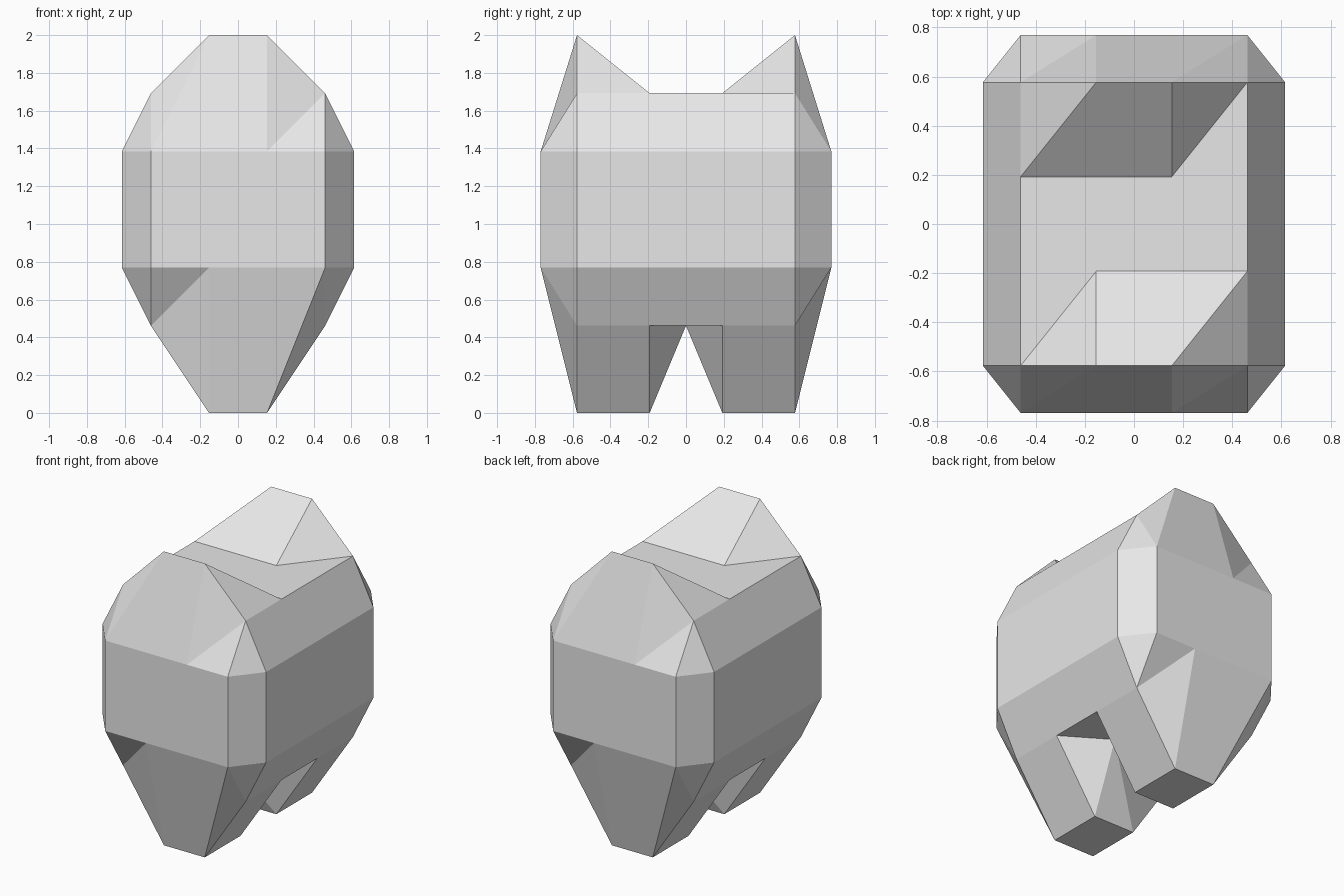
import bpy, bmesh
from mathutils import Vector

if "Cube" in bpy.data.objects:
    bpy.data.objects.remove(bpy.data.objects["Cube"])

U = 2 / 13                      # the model sits on a regular 13-step grid
grey = bpy.data.materials.new("light grey")
grey.diffuse_color = (0.8, 0.8, 0.8, 1)
grey.use_nodes = True
grey.node_tree.nodes["Principled BSDF"].inputs["Base Color"].default_value = grey.diffuse_color

bm = bmesh.new()


def face(*pts):
    """Add a face and its copy turned half a circle about z."""
    for r in (1, -1):
        bm.faces.new([bm.verts.new(Vector((x * r, y * r, z)) * U) for x, y, z in pts])


def single(*pts):
    bm.faces.new([bm.verts.new(Vector(p) * U) for p in pts])


def taper(s, base, shoulder, tip, hollow=False):
    """Wide base narrowing to a tip; the far corner bulges or is hollow."""
    b_out, b1, b2, b_far = [(k * s, *base) for k in (3, 1, -1, -3)]
    sh, sh_far = (3 * s, *shoulder), (-3 * s, *shoulder)
    t1, t2 = (s, *tip), (-s, *tip)
    # Near corner
    face(sh, t1, b1)
    face(sh, b1, b_out)
    # Main slope and far corner
    if hollow:
        face(b1, t1, t2)
        face(b1, t2, sh_far)
        face(b1, sh_far, b_far, b2)
    else:
        face(b1, t1, t2, b_far, b2)
        face(t2, sh_far, b_far)


# Body: front/back and side walls
face((-3, -5, 5), (-1, -5, 5), (1, -5, 5), (3, -5, 5),
     (3, -5, 9), (1, -5, 9), (-1, -5, 9), (-3, -5, 9))
face((4, -3.75, 5), (4, 3.75, 5), (4, 3.75, 9), (4, -3.75, 9))

# Body: upper and lower side slopes
face((4, -3.75, 9), (4, 3.75, 9), (3, 3.75, 11), (3, 1.25, 11),
     (3, -1.25, 11), (3, -3.75, 11))
face((4, 3.75, 5), (4, -3.75, 5), (3, -3.75, 3), (3, -1.25, 3),
     (3, 0, 3), (3, 1.25, 3), (3, 3.75, 3))

# Body: chamfered corners
for s in (-1, 1):
    face((3 * s, -5, 5), (4 * s, -3.75, 5), (4 * s, -3.75, 9), (3 * s, -5, 9))
    face((3 * s, -5, 9), (4 * s, -3.75, 9), (3 * s, -3.75, 11))
    face((3 * s, -5, 5), (4 * s, -3.75, 5), (3 * s, -3.75, 3))
    # Leg sides
    face((3 * s, -3.75, 3), (3 * s, -1.25, 3), (s, -1.25, 0), (s, -3.75, 0))

# Flat top between the two raised ends
single(*[(x, -1.25, 11) for x in (-3, -1, 1, 3)],
       *[(x, 1.25, 11) for x in (3, 1, -1, -3)])

# Raised ends: outer and inner slopes
taper(1, (-5, 9), (-3.75, 11), (-3.75, 13))
taper(-1, (-1.25, 11), (-3.75, 11), (-3.75, 13))

# Legs: outer slopes, inner notch slopes and soles
taper(-1, (-5, 5), (-3.75, 3), (-3.75, 0))
taper(1, (0, 3), (-1.25, 3), (-1.25, 0), hollow=True)
face((-1, -3.75, 0), (1, -3.75, 0), (1, -1.25, 0), (-1, -1.25, 0))

# Weld into one closed faceted body
bmesh.ops.remove_doubles(bm, verts=bm.verts, dist=0.001)
bmesh.ops.recalc_face_normals(bm, faces=bm.faces)
mesh = bpy.data.meshes.new("body")
bm.to_mesh(mesh)
bm.free()
mesh.materials.append(grey)
body = bpy.data.objects.new("body", mesh)
bpy.context.collection.objects.link(body)
